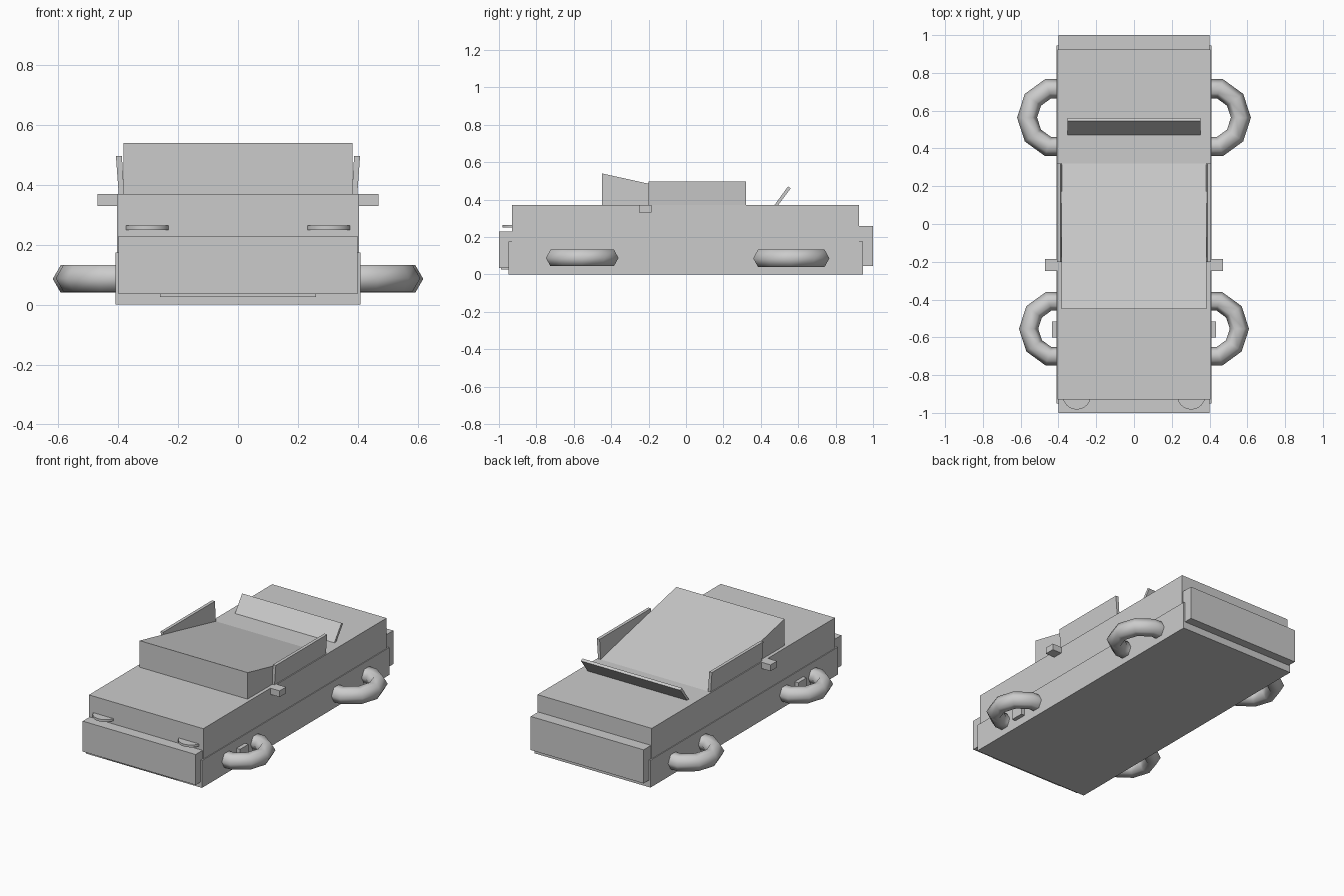
import bpy, bmesh
from math import radians

if "Cube" in bpy.data.objects:
    bpy.data.objects.remove(bpy.data.objects["Cube"], do_unlink=True)

grey = bpy.data.materials.new("plain_grey")
grey.use_nodes = True
colour = (0.6, 0.6, 0.6, 1)
grey.diffuse_color = colour
grey.node_tree.nodes["Principled BSDF"].inputs["Base Color"].default_value = colour


def finish(obj, name):
    obj.name = name
    obj.data.materials.append(grey)
    return obj


def box(name, low, high):
    """Box between two corners."""
    size = [b - a for a, b in zip(low, high)]
    middle = [(a + b) / 2 for a, b in zip(low, high)]
    bpy.ops.mesh.primitive_cube_add(size=1, location=middle)
    obj = bpy.context.object
    obj.scale = size
    bpy.ops.object.transform_apply(location=False, rotation=False, scale=True)
    return finish(obj, name)


def prism(name, profile, axis, start, end):
    """Profile in (y, z) swept along x, or in (x, z) swept along y."""
    bm = bmesh.new()
    if axis == "x":
        verts = [bm.verts.new((start, a, z)) for a, z in profile]
        step = (end - start, 0, 0)
    else:
        verts = [bm.verts.new((a, start, z)) for a, z in profile]
        step = (0, end - start, 0)
    face = bm.faces.new(verts)
    swept = bmesh.ops.extrude_face_region(bm, geom=[face], use_keep_orig=True)
    moved = [g for g in swept["geom"] if isinstance(g, bmesh.types.BMVert)]
    bmesh.ops.translate(bm, verts=moved, vec=step)
    bmesh.ops.recalc_face_normals(bm, faces=bm.faces)
    mesh = bpy.data.meshes.new(name)
    bm.to_mesh(mesh)
    bm.free()
    obj = bpy.data.objects.new(name, mesh)
    bpy.context.collection.objects.link(obj)
    return finish(obj, name)


def wheel(name, x, y, z, major, minor):
    """Flat-lying ring wheel."""
    bpy.ops.mesh.primitive_torus_add(location=(x, y, z), major_radius=major,
                                     minor_radius=minor, major_segments=10,
                                     minor_segments=6)
    obj = finish(bpy.context.object, name)
    bpy.ops.object.shade_smooth()


# Main body, sill skirt and bumpers
box("body", (-0.405, -0.93, 0.02), (0.405, 0.925, 0.37))
box("sill_skirt", (-0.41, -0.95, 0), (0.41, 0.945, 0.175))
box("front_bumper", (-0.4, -1, 0.035), (0.4, -0.92, 0.23))
box("front_lip", (-0.26, -0.99, 0.025), (0.26, -0.92, 0.06))
box("rear_bumper", (-0.4, 0.915, 0.045), (0.4, 1, 0.26))

# Cabin wedge and tilted rear panel
prism("cabin_wedge", [(-0.45, 0.36), (-0.45, 0.54), (0.32, 0.37), (0.32, 0.36)],
      "x", -0.383, 0.383)
prism("rear_panel", [(0.465, 0.36), (0.545, 0.47), (0.56, 0.46), (0.485, 0.36)],
      "x", -0.352, 0.352)

# Mirrored side parts
for side, s in (("left", 1), ("right", -1)):
    door = [(0.38, 0.36), (0.388, 0.497), (0.408, 0.497), (0.398, 0.36)]
    prism(side + "_door_panel", [(s * x, z) for x, z in door], "y", -0.2, 0.32)
    x0, x1 = sorted((s * 0.39, s * 0.47))
    box(side + "_mirror", (x0, -0.25, 0.33), (x1, -0.185, 0.37))
    x0, x1 = sorted((s * 0.39, s * 0.435))
    box(side + "_front_hub", (x0, -0.6, 0.05), (x1, -0.515, 0.12))
    wheel(side + "_front_wheel", s * 0.405, -0.555, 0.088, 0.153, 0.051)
    wheel(side + "_rear_wheel", s * 0.405, 0.563, 0.086, 0.161, 0.053)
    bpy.ops.mesh.primitive_cylinder_add(vertices=32, radius=0.075, depth=0.015,
                                        location=(s * 0.303, -0.907, 0.257))
    finish(bpy.context.object, side + "_headlight")
    bpy.ops.object.shade_smooth_by_angle(angle=radians(40))
